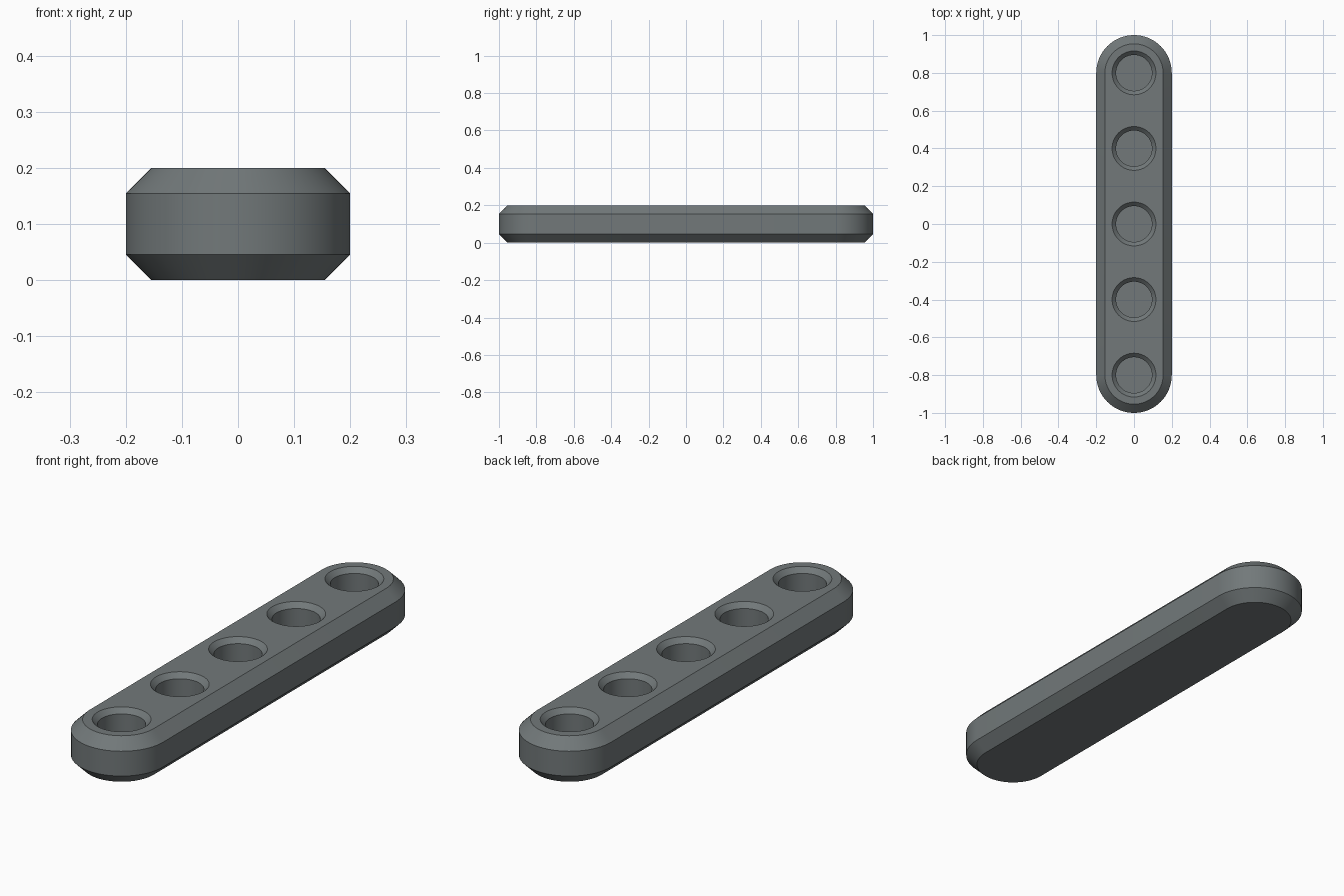
import bpy, bmesh, math

if "Cube" in bpy.data.objects:
    bpy.data.objects.remove(bpy.data.objects["Cube"])

SEG = 32            # segments per half circle
HEIGHT, RADIUS, BEVEL = 0.2, 0.2, 0.046
HALF_RUN = 0.8      # distance from centre to end-cap centres


def stadium(r):
    """Outline of a bar with round ends, counter-clockwise."""
    pts = []
    for start, cy in ((0, HALF_RUN), (math.pi, -HALF_RUN)):
        for i in range(SEG + 1):
            a = start + math.pi * i / SEG
            pts.append((r * math.cos(a), cy + r * math.sin(a)))
    return pts


def circle(r, cy):
    n = 2 * SEG
    return [(r * math.cos(2 * math.pi * i / n), cy + r * math.sin(2 * math.pi * i / n))
            for i in range(n)]


def loft(bm, layers):
    """Closed solid through (outline, z) layers from bottom to top."""
    rings = [[bm.verts.new((x, y, z)) for x, y in pts] for pts, z in layers]
    for a, b in zip(rings, rings[1:]):
        for i in range(len(a)):
            j = (i + 1) % len(a)
            bm.faces.new((a[i], a[j], b[j], b[i]))
    bm.faces.new(rings[0][::-1])
    bm.faces.new(rings[-1])


def make_object(name, bm):
    mesh = bpy.data.meshes.new(name)
    bm.to_mesh(mesh)
    bm.free()
    obj = bpy.data.objects.new(name, mesh)
    bpy.context.collection.objects.link(obj)
    return obj


# Bar with chamfered top and bottom rims
bm = bmesh.new()
loft(bm, [(stadium(RADIUS - BEVEL), 0), (stadium(RADIUS), BEVEL),
          (stadium(RADIUS), HEIGHT - BEVEL), (stadium(RADIUS - BEVEL), HEIGHT)])
bar = make_object("bar", bm)

# Five blind holes with countersunk mouths
bm = bmesh.new()
for k in range(-2, 3):
    cy = 0.4 * k
    loft(bm, [(circle(0.095, cy), 0.10), (circle(0.095, cy), HEIGHT - 0.021),
              (circle(0.116, cy), HEIGHT), (circle(0.116, cy), HEIGHT + 0.05)])
cutter = make_object("hole_cutter", bm)
cutter.hide_render = True

grey = bpy.data.materials.new("slate_grey")
grey.diffuse_color = (0.168, 0.19, 0.194, 1)
grey.use_nodes = True
grey.node_tree.nodes["Principled BSDF"].inputs["Base Color"].default_value = grey.diffuse_color
for obj in (bar, cutter):
    obj.data.materials.append(grey)

cut = bar.modifiers.new("holes", 'BOOLEAN')
cut.operation = 'DIFFERENCE'
cut.solver = 'EXACT'
cut.object = cutter
bpy.context.view_layer.objects.active = bar
bar.select_set(True)
cutter.select_set(False)
bpy.ops.object.modifier_apply(modifier=cut.name)
bpy.data.objects.remove(cutter)
bpy.ops.object.shade_smooth_by_angle(angle=math.radians(30))
